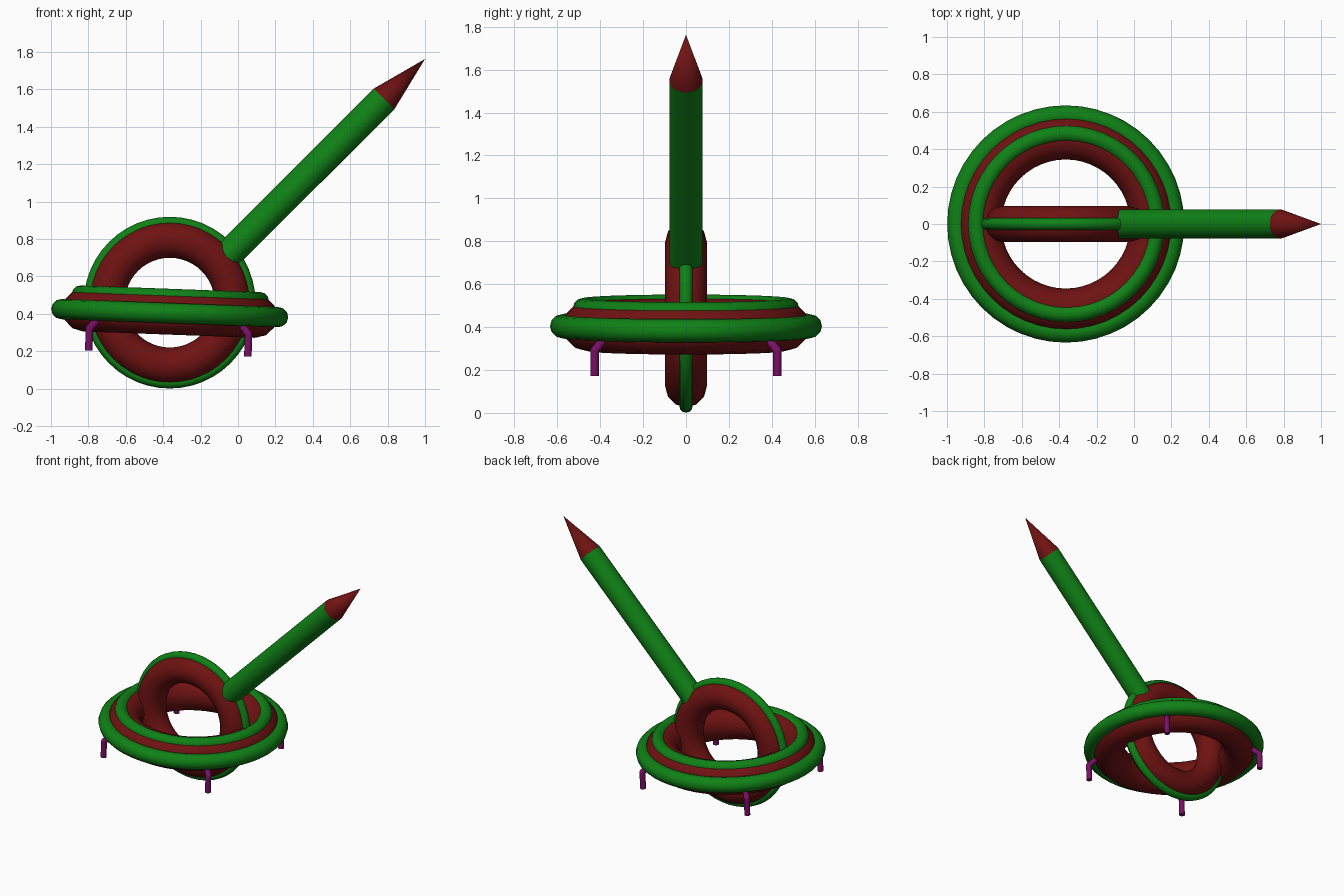
import bpy, math
from mathutils import Vector, Matrix

if "Cube" in bpy.data.objects:
    bpy.data.objects.remove(bpy.data.objects["Cube"])


def material(name, rgb):
    m = bpy.data.materials.new(name)
    m.diffuse_color = (*rgb, 1)
    m.use_nodes = True
    m.node_tree.nodes["Principled BSDF"].inputs["Base Color"].default_value = m.diffuse_color
    return m


GREEN = material("green", (0.005, 0.22, 0.008))
RED = material("dark red", (0.16, 0.006, 0.006))
PURPLE = material("purple", (0.19, 0.005, 0.13))


def finish(name, mat):
    ob = bpy.context.object
    ob.name = name
    ob.data.materials.append(mat)
    bpy.ops.object.shade_smooth_by_angle(angle=math.radians(40))
    return ob


def ring(name, mat, matrix, major, minor):
    bpy.ops.mesh.primitive_torus_add(major_radius=major, minor_radius=minor,
                                     major_segments=48, minor_segments=12)
    finish(name, mat).matrix_world = matrix


def rod(name, mat, a, b, r1, r2, sides=32):
    a, b = Vector(a), Vector(b)
    d = b - a
    bpy.ops.mesh.primitive_cone_add(vertices=sides, radius1=r1, radius2=r2, depth=d.length,
                                    location=(a + b) / 2,
                                    rotation=d.to_track_quat('Z', 'Y').to_euler())
    return finish(name, mat)


# Upright wheel with a thin rim band
CX = -0.365
upright = Matrix.Translation((CX, 0, 0.46)) @ Matrix.Rotation(math.pi / 2, 4, 'X')
ring("upright_ring", RED, upright, 0.337, 0.097)
ring("upright_rim", GREEN, upright, 0.428, 0.031)

# Nearly level ring, dipping slightly to the right, with two bands
tilt = Matrix.Translation((CX, 0, 0.404)) @ Matrix.Rotation(0.037, 4, 'Y')
ring("level_ring", RED, tilt, 0.46, 0.115)
ring("level_outer_band", GREEN, tilt, 0.58, 0.054)
ring("level_upper_band", GREEN, tilt @ Matrix.Translation((0, 0, 0.085)), 0.482, 0.045)

# Bent feet under the level ring
for i in range(4):
    t = tilt @ Matrix.Rotation(math.radians(45 + 90 * i), 4, 'Z')
    foot, knee, top = (t @ Vector(p) for p in
                       ((0.602, 0, -0.216), (0.602, 0, -0.098), (0.51, 0, -0.02)))
    rod(f"foot_lower_{i + 1}", PURPLE, foot, knee, 0.02, 0.02, 16)
    rod(f"foot_upper_{i + 1}", PURPLE, knee, top, 0.02, 0.02, 16)
    bpy.ops.mesh.primitive_uv_sphere_add(segments=16, ring_count=8, radius=0.02, location=knee)
    finish(f"foot_knee_{i + 1}", PURPLE)

# Slanted shaft with pointed tip
rod("shaft", GREEN, (-0.07, 0, 0.7), (0.781, 0, 1.549), 0.078, 0.078)
rod("shaft_tip", RED, (0.781, 0, 1.549), (1.0, 0, 1.763), 0.078, 0)
